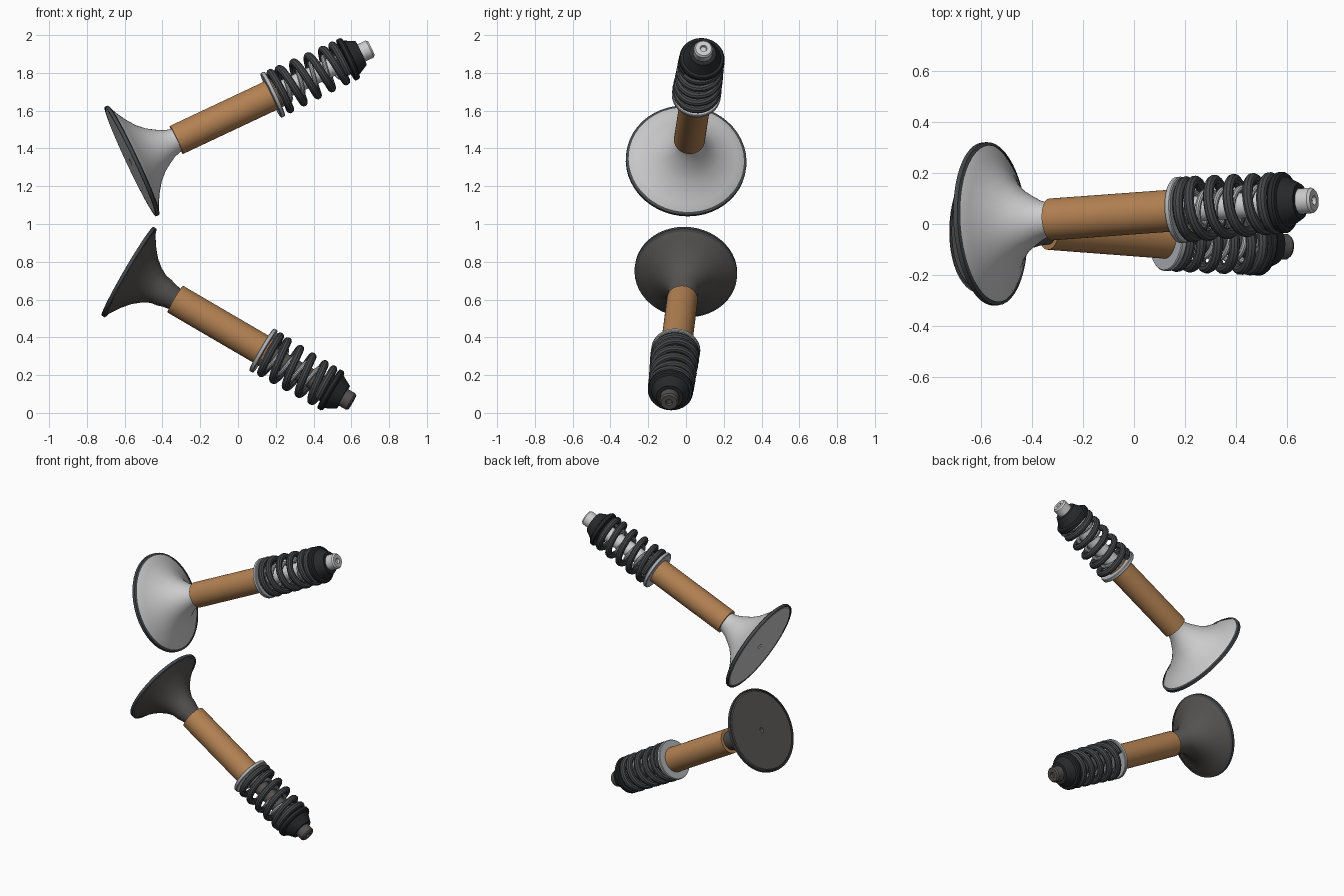
import bpy, math
from mathutils import Vector

if "Cube" in bpy.data.objects:
    bpy.data.objects.remove(bpy.data.objects["Cube"])


def mat(name, c):
    m = bpy.data.materials.new(name)
    m.diffuse_color = (c[0], c[1], c[2], 1)
    m.use_nodes = True
    m.node_tree.nodes["Principled BSDF"].inputs["Base Color"].default_value = m.diffuse_color
    return m


SILVER = mat("silver", (0.75, 0.75, 0.76))
SOOT = mat("soot", (0.09, 0.085, 0.08))
BRONZE = mat("bronze", (0.45, 0.22, 0.085))
DARK = mat("dark_steel", (0.06, 0.065, 0.07))
BLACK = mat("black", (0.02, 0.022, 0.024))
STEEL = mat("steel", (0.45, 0.46, 0.48))


def finish(ob, m, frame):
    ob.data.materials.clear()
    ob.data.materials.append(m)
    start, rot = frame
    ob.location = start
    ob.rotation_euler = rot
    bpy.ops.object.select_all(action='DESELECT')
    ob.select_set(True)
    bpy.context.view_layer.objects.active = ob
    bpy.ops.object.shade_smooth_by_angle(angle=math.radians(35))


def lathe(name, prof, m, frame, closed=False, n=48):
    """Revolve (radius, height) points around local z."""
    verts, rings, faces = [], [], []
    for r, h in prof:
        if r == 0:
            rings.append([len(verts)] * n)
            verts.append((0, 0, h))
        else:
            rings.append(list(range(len(verts), len(verts) + n)))
            verts += [(r * math.cos(math.tau * i / n), r * math.sin(math.tau * i / n), h) for i in range(n)]
    pairs = list(zip(rings, rings[1:] + rings[:1]))
    if not closed:
        pairs.pop()
    for a, b in pairs:
        for i in range(n):
            j = (i + 1) % n
            faces.append(list(dict.fromkeys((a[i], a[j], b[j], b[i]))))
    me = bpy.data.meshes.new(name)
    me.from_pydata(verts, [], faces)
    ob = bpy.data.objects.new(name, me)
    bpy.context.collection.objects.link(ob)
    finish(ob, m, frame)


def spring(name, z0, z1, turns, r0, r1, wire, m, frame, hand=1):
    """Compression spring with closed end coils."""
    cu = bpy.data.curves.new(name, 'CURVE')
    cu.dimensions = '3D'
    cu.bevel_depth, cu.bevel_resolution, cu.use_fill_caps = wire, 3, True
    end = 0.8
    total = turns + 2 * end
    n = int(total * 28)
    sp = cu.splines.new('POLY')
    sp.points.add(n)
    lo, hi = z0 + wire, z1 - wire
    for i in range(n + 1):
        t = total * i / n
        f = min(max((t - end) / turns, 0), 1)
        r = r0 + (r1 - r0) * f
        a = hand * math.tau * t
        closing = wire * 0.9
        if t < end:
            h = lo + closing * t / end
        elif t > end + turns:
            h = hi - closing * (total - t) / end
        else:
            h = lo + closing + (hi - lo - 2 * closing) * f
        sp.points[i].co = (r * math.cos(a), r * math.sin(a), h, 1)
    ob = bpy.data.objects.new(name, cu)
    bpy.context.collection.objects.link(ob)
    bpy.ops.object.select_all(action='DESELECT')
    ob.select_set(True)
    bpy.context.view_layer.objects.active = ob
    bpy.ops.object.convert(target='MESH')
    finish(bpy.context.object, m, frame)


def valve(tag, start, tip, R, metal, guide0, seat, top):
    start, tip = Vector(start), Vector(tip)
    d = tip - start
    L = d.length
    frame = (start, d.to_track_quat('Z', 'Y').to_euler())
    # head, stem and dimpled tip in one revolved profile
    s = R / 0.31
    lathe(tag + "_valve", [
        (0, 0.008), (0.012 * s, 0.006), (0.02 * s, 0), (R - 0.008, 0), (R, 0.006), (R, 0.016), (R - 0.02, 0.03),
        (0.262 * s, 0.043), (0.215 * s, 0.07), (0.165 * s, 0.106), (0.125 * s, 0.148),
        (0.098 * s, 0.19), (0.078, 0.225), (0.068, 0.255), (0.062, 0.29), (0.05, 0.34),
        (0.05, L - 0.01), (0.042, L), (0.018, L), (0.015, L - 0.015), (0, L - 0.018)], metal, frame)
    # thin seat ring around the head
    lathe(tag + "_seat_ring", [(R + 0.010, 0), (R + 0.010, 0.018), (R - 0.004, 0.024),
                               (R + 0.002, 0.012), (R + 0.002, 0)], DARK, frame, True)
    # bronze guide
    lathe(tag + "_guide", [(0.05, guide0), (0.082, guide0), (0.082, seat + 0.02), (0.05, seat + 0.02)],
          BRONZE, frame, True)
    # washer under the spring
    lathe(tag + "_spring_seat", [(0.075, seat - 0.012), (0.126, seat - 0.012), (0.13, seat - 0.008),
                                 (0.13, seat + 0.008), (0.126, seat + 0.012), (0.075, seat + 0.012)],
          STEEL, frame, True)
    # nested springs, wound opposite ways
    spring(tag + "_outer_spring", seat + 0.012, top, 4, 0.11, 0.102, 0.021, DARK, frame)
    spring(tag + "_inner_spring", seat + 0.012, top, 5, 0.069, 0.069, 0.012, STEEL, frame, -1)
    # stepped conical retainer
    lathe(tag + "_retainer", [(0.05, top - 0.03), (0.078, top - 0.03), (0.08, top), (0.116, top),
                              (0.12, top + 0.005), (0.12, top + 0.022), (0.114, top + 0.03),
                              (0.1, top + 0.034), (0.07, top + 0.09), (0.05, top + 0.09)],
          BLACK, frame, True)


valve("intake", (-0.57, 0, 1.33), (0.705, 0.093, 1.93), 0.31, SILVER, 0.27, 0.835, 1.262)
valve("exhaust", (-0.585, 0, 0.75), (0.605, -0.09, 0.055), 0.262, SOOT, 0.293, 0.835, 1.235)
